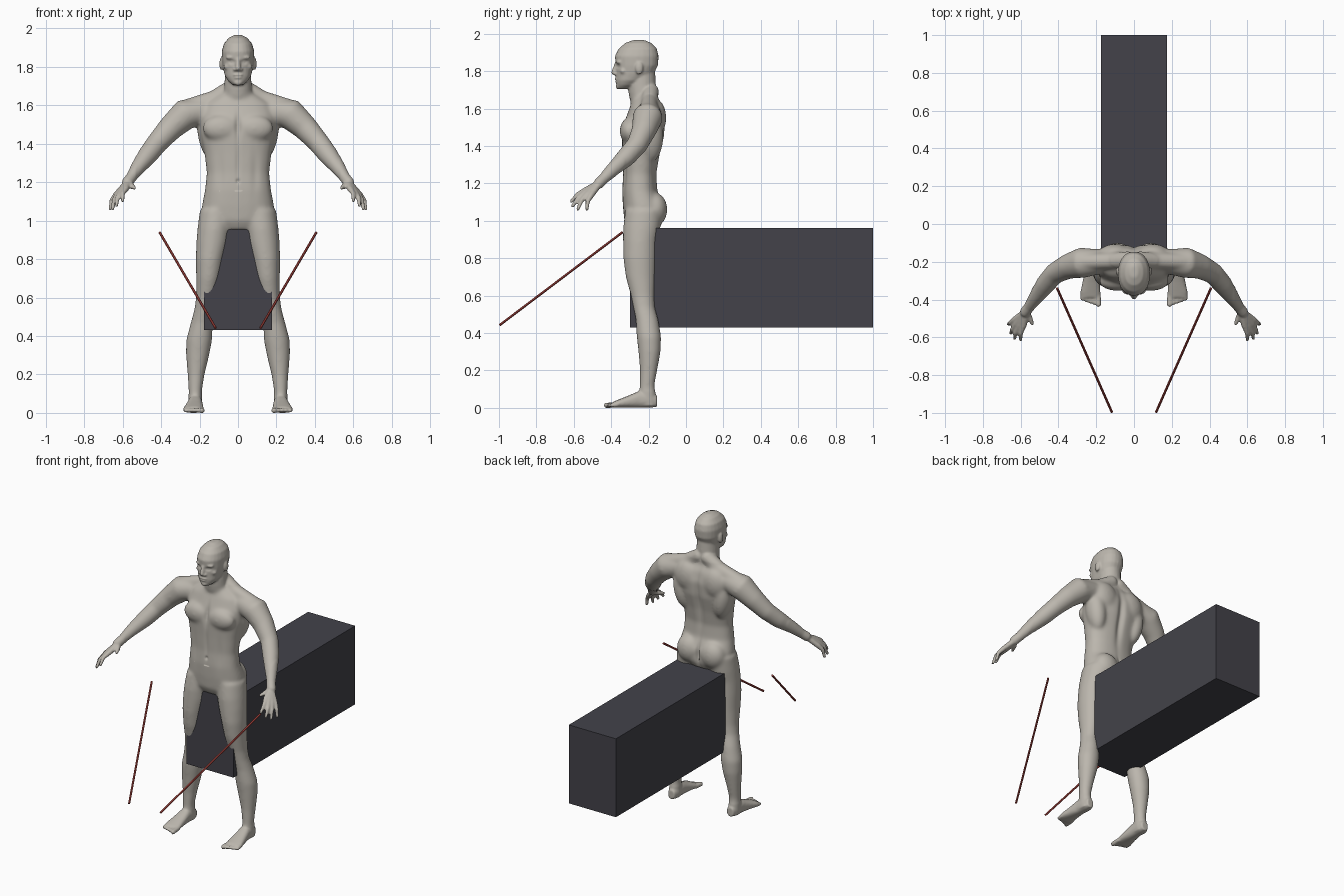
import bpy, bmesh, math
from mathutils import Vector, Matrix

if "Cube" in bpy.data.objects:
    bpy.data.objects.remove(bpy.data.objects["Cube"])


def material(name, rgb):
    m = bpy.data.materials.new(name)
    m.use_nodes = True
    m.diffuse_color = (*rgb, 1)
    m.node_tree.nodes["Principled BSDF"].inputs["Base Color"].default_value = (*rgb, 1)
    return m


skin = material("skin", (0.50, 0.47, 0.42))
dark = material("dark_cloth", (0.052, 0.050, 0.066))
box_mat = material("dark_block", (0.056, 0.055, 0.068))
red = material("red", (0.40, 0.06, 0.05))
bm = bmesh.new()
SIDES = (1, -1)


def loft(rings, sides=(1,), power=2.0, n=24):
    """Closed skin over rings of (centre, u axis, v axis)."""
    for s in sides:
        loops = []
        for c, u, v in rings:
            loop = []
            for i in range(n):
                a = math.tau * i / n
                ca, sa = math.cos(a), math.sin(a)
                p = c + u * math.copysign(abs(ca) ** (2 / power), ca) \
                    + v * math.copysign(abs(sa) ** (2 / power), sa)
                loop.append(bm.verts.new((p.x * s, p.y, p.z)))
            loops.append(loop)
        for a, b in zip(loops, loops[1:]):
            for i in range(n):
                j = (i + 1) % n
                bm.faces.new((a[i], a[j], b[j], b[i]))
        bm.faces.new(loops[0])
        bm.faces.new(loops[-1])


def column(rows, sides=(1,), power=2.0):
    """Level rings from rows of (z, x, y, half width, half depth)."""
    loft([(Vector((x, y, z)), Vector((rx, 0, 0)), Vector((0, ry, 0)))
          for z, x, y, rx, ry in rows], sides, power)


def limb(rows, sides=SIDES, n=16):
    """Round tube along rows of (x, y, z, radius), with rounded ends."""
    pts = [Vector(r[:3]) for r in rows]
    rings = []
    for i, p in enumerate(pts):
        d = (pts[min(i + 1, len(pts) - 1)] - pts[max(i - 1, 0)]).normalized()
        u = d.orthogonal().normalized() if i == 0 else (u - d * u.dot(d)).normalized()
        rings.append((p, u * rows[i][3], d.cross(u) * rows[i][3]))
    loft(rings, sides, n=n)
    for r in (rows[0], rows[-1]):
        blob(r[:3], (r[3],) * 3, sides)


def blob(c, r, sides=SIDES, tilt=0):
    for s in sides:
        m = Matrix.Translation((c[0] * s, c[1], c[2])) @ Matrix.Rotation(tilt * s, 4, 'Y') \
            @ Matrix.Diagonal((*r, 1))
        bmesh.ops.create_uvsphere(bm, u_segments=20, v_segments=12, radius=1, matrix=m)


# Torso and pelvis
column([(.95, 0, -.225, .10, .08), (1.0, 0, -.225, .17, .105), (1.08, 0, -.228, .188, .11),
        (1.16, 0, -.247, .172, .095), (1.25, 0, -.247, .163, .09), (1.35, 0, -.24, .175, .10),
        (1.45, 0, -.23, .195, .115), (1.54, 0, -.218, .20, .108), (1.61, 0, -.215, .17, .085),
        (1.66, 0, -.22, .09, .06)], power=2.3)
blob((.085, -.305, 1.48), (.10, .05, .07))
blob((.15, -.19, 1.45), (.06, .07, .14), tilt=.15)
blob((.10, -.16, 1.55), (.09, .055, .10))
blob((.088, -.165, 1.06), (.085, .066, .09))

# Neck and trapezius
column([(1.58, 0, -.21, .09, .07), (1.66, 0, -.23, .075, .075), (1.72, 0, -.235, .07, .075),
        (1.80, 0, -.235, .065, .07)])
limb([(.03, -.19, 1.69, .045), (.12, -.195, 1.635, .045), (.26, -.20, 1.59, .045)])

# Head
column([(1.705, 0, -.335, .026, .03), (1.725, 0, -.318, .05, .053), (1.75, 0, -.30, .067, .074),
        (1.79, 0, -.272, .078, .102), (1.83, 0, -.263, .084, .113), (1.88, 0, -.263, .085, .117),
        (1.92, 0, -.258, .074, .102), (1.95, 0, -.255, .049, .07),
        (1.966, 0, -.252, .02, .03)], power=2.2)
limb([(0, -.372, 1.838, .011), (0, -.386, 1.793, .014)], (1,))
blob((.014, -.376, 1.786), (.011, .012, .009))
blob((.033, -.357, 1.848), (.032, .017, .010))
blob((.05, -.335, 1.80), (.024, .02, .018))
blob((0, -.372, 1.757), (.026, .011, .006), (1,))
blob((0, -.369, 1.744), (.023, .011, .006), (1,))
blob((0, -.36, 1.718), (.024, .016, .016), (1,))
blob((.087, -.25, 1.815), (.010, .021, .034))

# Arms
limb([(.19, -.20, 1.57, .068), (.275, -.205, 1.553, .082), (.35, -.225, 1.483, .067),
      (.42, -.262, 1.405, .057), (.47, -.32, 1.34, .053), (.52, -.39, 1.275, .039),
      (.555, -.44, 1.225, .029), (.575, -.465, 1.20, .029)])

# Hands: each finger runs from the wrist through its knuckle to the tip
wrist = Vector((.572, -.462, 1.20))
fingers = [((.583, -.535, 1.165), (.60, -.612, 1.105)), ((.605, -.537, 1.152), (.632, -.605, 1.08)),
           ((.622, -.527, 1.142), (.652, -.578, 1.062)), ((.634, -.508, 1.135), (.664, -.53, 1.062))]
for knuckle, tip in fingers:
    k, t = Vector(knuckle), Vector(tip)
    bend = k.lerp(t, .5) + Vector((.008, -.006, .006))
    limb([(*wrist, .019), (*k, .0165), (*bend, .0125), (*t, .010)], n=10)
limb([(*wrist, .018), (.553, -.495, 1.18, .016), (.538, -.528, 1.17, .010)], n=10)

# Legs
column([(1.06, .11, -.225, .088, .10), (.96, .123, -.237, .088, .10), (.89, .132, -.245, .085, .092),
        (.80, .145, -.247, .075, .089), (.70, .153, -.243, .065, .08), (.60, .164, -.232, .055, .064),
        (.54, .174, -.225, .053, .058), (.47, .188, -.208, .058, .061), (.38, .202, -.198, .068, .066),
        (.30, .21, -.195, .061, .06), (.20, .218, -.20, .045, .047), (.12, .222, -.208, .036, .04),
        (.06, .222, -.205, .036, .045), (.01, .222, -.20, .034, .045)], SIDES)

# Feet and toes
loft([(Vector((x, y, z)), Vector((w, 0, 0)), Vector((0, 0, h))) for x, y, z, w, h in
      [(.22, -.155, .035, .024, .03), (.221, -.19, .042, .036, .042), (.223, -.25, .045, .038, .045),
       (.227, -.31, .032, .046, .032), (.231, -.36, .022, .053, .022),
       (.231, -.39, .016, .05, .016)]], SIDES, 2.4)
for i in range(5):
    x = .190 + .021 * i
    r = .015 if i == 0 else .0115
    limb([(x, -.37, .016, r), (x - .002, -.425 + .007 * i, .013, r)], n=10)

# Fuse the parts into one continuous surface
bmesh.ops.recalc_face_normals(bm, faces=bm.faces)
rough = bpy.data.meshes.new("body_parts")
bm.to_mesh(rough)
bm.free()
body = bpy.data.objects.new("body", rough)
bpy.context.collection.objects.link(body)
fuse = body.modifiers.new("fuse", 'REMESH')
fuse.mode = 'VOXEL'
fuse.voxel_size = .006
mesh = bpy.data.meshes.new_from_object(body.evaluated_get(bpy.context.evaluated_depsgraph_get()))
body.modifiers.clear()
body.data = mesh
bm = bmesh.new()
bm.from_mesh(mesh)


def relax(test, times):
    verts = [v for v in bm.verts if test(v.co)]
    for _ in range(times):
        bmesh.ops.smooth_vert(bm, verts=verts, factor=.5, use_axis_x=True, use_axis_y=True,
                              use_axis_z=True)


def dent(c, r, push):
    """Soft push of the surface along y around a mirrored point."""
    for v in bm.verts:
        d = sum(((p - q) / k) ** 2 for p, q, k in zip((abs(v.co.x), v.co.y, v.co.z), c, r))
        if d < 6:
            v.co.y += push * math.exp(-d)


relax(lambda p: abs(p.x) < .53 and .09 < p.z < 1.68, 22)
relax(lambda p: True, 3)

# Eye sockets, mouth, breastbone, navel, belly line and spine groove
dent((.033, -.37, 1.826), (.017, .03, .010), .012)
dent((.033, -.36, 1.826), (.009, .03, .005), -.006)
dent((0, -.38, 1.7505), (.022, .02, .003), .006)
dent((0, -.34, 1.49), (.014, .06, .07), .012)
dent((0, -.34, 1.30), (.012, .05, .10), .006)
dent((0, -.34, 1.205), (.008, .04, .010), .010)
dent((.09, -.34, 1.25), (.02, .05, .10), .005)
dent((0, -.12, 1.42), (.022, .08, .17), -.018)
dent((0, -.12, 1.05), (.012, .08, .07), -.02)

# Shorts: cut clean waist and hem edges, then colour between them
WAIST, HEM = 1.155, .888
for z in (WAIST, HEM):
    bmesh.ops.bisect_plane(bm, geom=bm.verts[:] + bm.edges[:] + bm.faces[:],
                           plane_co=(0, 0, z), plane_no=(0, 0, 1))
for v in bm.verts:
    v.co.z = max(v.co.z, 0)
for f in bm.faces:
    c = f.calc_center_median()
    f.material_index = int(abs(c.x) < .3 and HEM < c.z < WAIST)
    f.smooth = True
bm.to_mesh(mesh)
bm.free()
mesh.materials.clear()
mesh.materials.append(skin)
mesh.materials.append(dark)

# Long block behind and between the legs
bpy.ops.mesh.primitive_cube_add(size=1, location=(0, .35, .695))
block = bpy.context.object
block.name = "long_block"
block.scale = (.352, 1.3, .53)
block.data.materials.append(box_mat)

# Slanted red rods in front
for s, name in ((1, "left_rod"), (-1, "right_rod")):
    a, b = Vector((.407 * s, -.34, .938)), Vector((.117 * s, -.996, .442))
    bpy.ops.mesh.primitive_cylinder_add(vertices=12, radius=.0065, depth=(b - a).length,
                                        location=(a + b) / 2)
    rod = bpy.context.object
    rod.name = name
    rod.rotation_euler = (b - a).to_track_quat('Z', 'Y').to_euler()
    rod.data.materials.append(red)
    bpy.ops.object.shade_smooth_by_angle()
